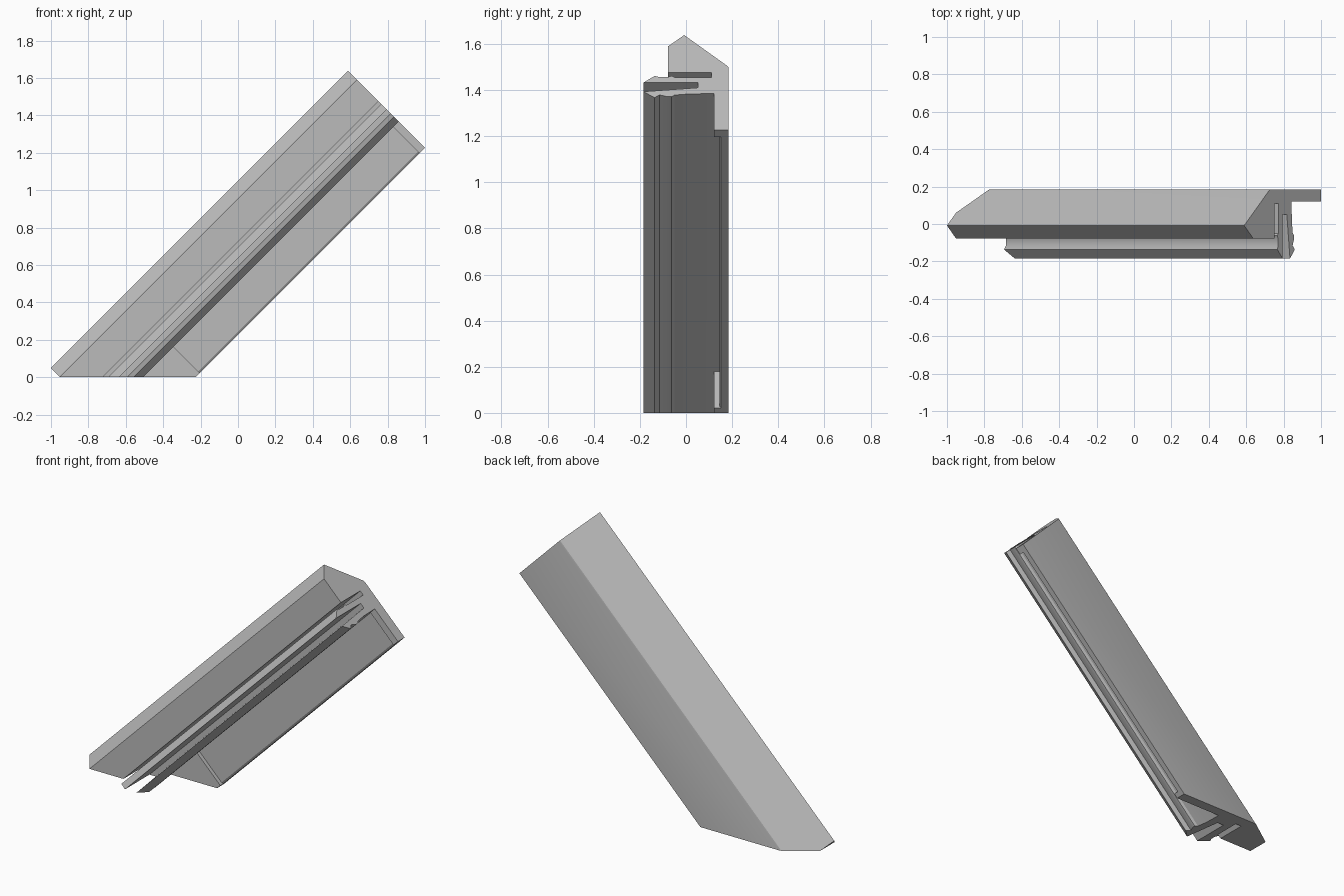
import bpy
import bmesh
import math

cube = bpy.data.objects.get("Cube")
if cube:
    bpy.data.objects.remove(cube)

END = 2.227      # x + z on the square-cut upper end
LENGTH = 1.589   # drop along the slope to the lower end

grey = bpy.data.materials.new("plain grey")
grey.use_nodes = True
colour = (0.5, 0.5, 0.5, 1)
grey.diffuse_color = colour
grey.node_tree.nodes["Principled BSDF"].inputs["Base Color"].default_value = colour


def sloped_bar(name, profile, top, bottom):
    """Sweep a (y, height) profile down the 45 degree slope, trim at the floor."""
    bm = bmesh.new()
    rings = [[bm.verts.new((END - h - t, y, h - t)) for y, h in profile]
             for t in (top, bottom)]
    upper, lower = rings
    bm.faces.new(upper)
    bm.faces.new(lower[::-1])
    n = len(profile)
    for i in range(n):
        j = (i + 1) % n
        bm.faces.new((upper[j], upper[i], lower[i], lower[j]))
    bmesh.ops.bisect_plane(bm, geom=bm.verts[:] + bm.edges[:] + bm.faces[:],
                           plane_co=(0, 0, 0), plane_no=(0, 0, 1), clear_inner=True)
    rim = [e for e in bm.edges if e.is_boundary]
    if rim:
        bmesh.ops.holes_fill(bm, edges=rim, sides=0)
    bmesh.ops.recalc_face_normals(bm, faces=bm.faces[:])
    mesh = bpy.data.meshes.new(name)
    bm.to_mesh(mesh)
    bm.free()
    mesh.materials.append(grey)
    obj = bpy.data.objects.new(name, mesh)
    bpy.context.collection.objects.link(obj)
    bpy.ops.object.select_all(action='DESELECT')
    bpy.context.view_layer.objects.active = obj
    obj.select_set(True)
    bpy.ops.object.shade_smooth_by_angle(angle=math.radians(25))


# Main extrusion: ridge, back wall, thin flange, lower lip, seal groove, upper lip, slot
frame_profile = [
    (-0.008, 1.638), (0.177, 1.506), (0.183, 1.501), (0.185, 1.494),
    (0.185, 1.227), (0.152, 1.227), (0.145, 1.235), (0.145, 1.385),
    (0.015, 1.383), (-0.05, 1.378), (-0.062, 1.371), (-0.08, 1.371),
    (-0.115, 1.379), (-0.136, 1.367), (-0.185, 1.393),
    (0.052, 1.41), (0.052, 1.432), (-0.185, 1.432),
    (-0.136, 1.461), (-0.115, 1.456), (-0.08, 1.456), (-0.062, 1.461),
    (-0.05, 1.455), (0.11, 1.455), (0.11, 1.475), (-0.077, 1.475),
    (-0.077, 1.59),
]
sloped_bar("frame_extrusion", frame_profile, 0, LENGTH)

# Thicker stops at both ends of the recessed flange
stop_profile = [(0.121, 1.227), (0.153, 1.227), (0.153, 1.386), (0.121, 1.386)]
sloped_bar("upper_flange_stop", stop_profile, 0, 0.03)
sloped_bar("lower_flange_stop", stop_profile, 1.205, LENGTH)
